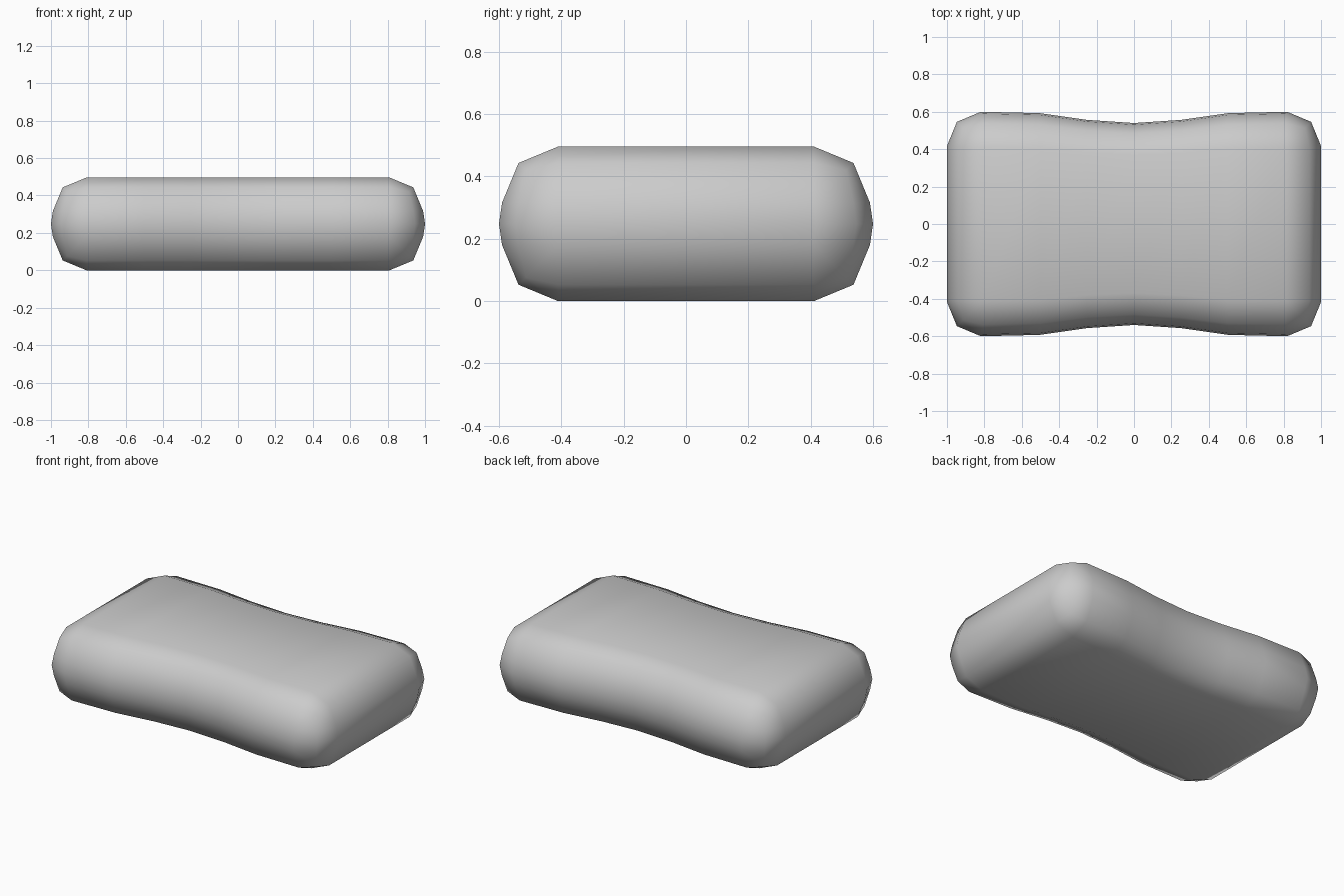
import bpy, bmesh
from mathutils import Vector

if "Cube" in bpy.data.objects:
    bpy.data.objects.remove(bpy.data.objects["Cube"])

HX, HY, H = 0.99, 0.59, 0.496   # half length, half depth, full height
MID = H / 2

bm = bmesh.new()
bmesh.ops.create_cube(bm, size=1)
for v in bm.verts:
    v.co = Vector((v.co.x * 2 * HX, v.co.y * 2 * HY, v.co.z * H + MID))

# Rounded edges and corners
bmesh.ops.bevel(bm, geom=bm.edges[:], offset=0.18, offset_type='OFFSET',
                segments=2, profile=0.5, affect='EDGES', clamp_overlap=True)


def loop_cut(point, normal):
    bmesh.ops.bisect_plane(bm, geom=bm.verts[:] + bm.edges[:] + bm.faces[:],
                           plane_co=point, plane_no=normal, dist=1e-5)


# Loops across the length for the waist, and one round the middle of the sides
for x in (-0.5, -0.25, 0, 0.25, 0.5):
    loop_cut((x, 0, 0), (1, 0, 0))
loop_cut((0, 0, MID), (0, 0, 1))

WAIST = {0: 0.9, 0.25: 0.928, 0.5: 0.988}
for v in bm.verts:
    # Slight bulge at mid height
    if abs(v.co.z - MID) < 1e-4:
        v.co.x *= 1 / HX
        v.co.y *= 0.6 / HY
    # Narrowed waist
    for x, s in WAIST.items():
        if abs(abs(v.co.x) - x) < 0.02:
            v.co.y *= s

bmesh.ops.recalc_face_normals(bm, faces=bm.faces[:])
for f in bm.faces:
    f.smooth = True

mesh = bpy.data.meshes.new("soap_bar")
bm.to_mesh(mesh)
bm.free()
bpy.context.collection.objects.link(bpy.data.objects.new("soap_bar", mesh))
